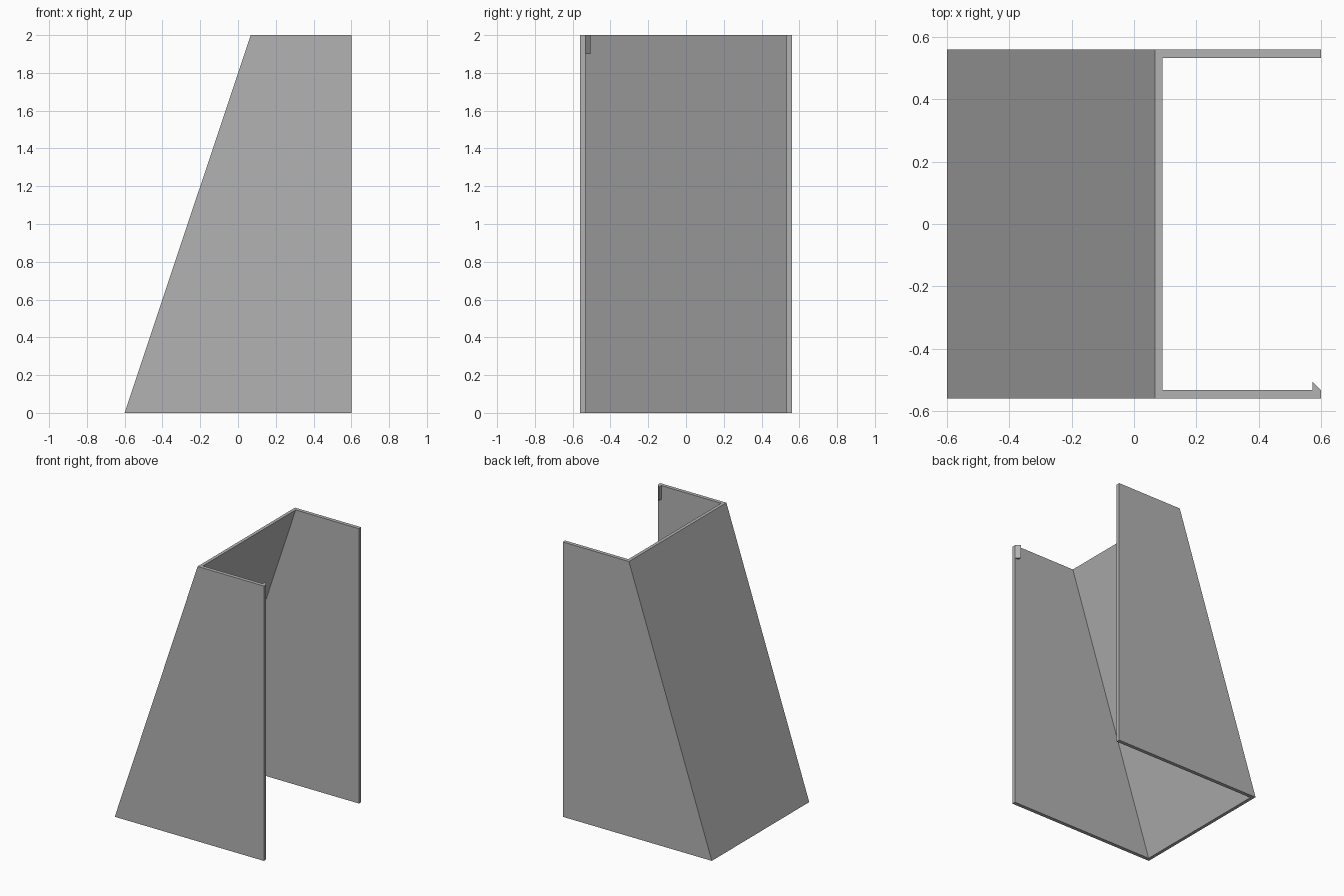
import bpy, bmesh

if "Cube" in bpy.data.objects:
    bpy.data.objects.remove(bpy.data.objects["Cube"])

HEIGHT, HALF_W, RIGHT = 2.0, 0.56, 0.6
WALL = 0.027          # side wall thickness
PANEL = 0.024         # sloped panel thickness along x

grey = bpy.data.materials.new("mid grey")
grey.diffuse_color = (0.45, 0.45, 0.45, 1)
grey.use_nodes = True
grey.node_tree.nodes["Principled BSDF"].inputs["Base Color"].default_value = grey.diffuse_color


def loft(name, low, high, z0, z1):
    """Closed solid between two matching counter-clockwise outlines."""
    bm = bmesh.new()
    a = [bm.verts.new((x, y, z0)) for x, y in low]
    b = [bm.verts.new((x, y, z1)) for x, y in high]
    n = len(a)
    bm.faces.new(a[::-1])
    bm.faces.new(b)
    for i in range(n):
        j = (i + 1) % n
        bm.faces.new((a[i], a[j], b[j], b[i]))
    bmesh.ops.recalc_face_normals(bm, faces=bm.faces[:])
    mesh = bpy.data.meshes.new(name)
    bm.to_mesh(mesh)
    bm.free()
    mesh.materials.append(grey)
    obj = bpy.data.objects.new(name, mesh)
    bpy.context.collection.objects.link(obj)
    return obj


def channel(left):
    """U-shaped outline, open to the right, whose closed end is at x = left."""
    inner = HALF_W - WALL
    return [(left, -HALF_W), (RIGHT, -HALF_W), (RIGHT, -inner),
            (left + PANEL, -inner), (left + PANEL, inner),
            (RIGHT, inner), (RIGHT, HALF_W), (left, HALF_W)]


# Two upright side walls joined by the leaning panel
loft("channel_shell", channel(-0.6), channel(0.067), 0, HEIGHT)

# Small wedge catch inside the front wall, at the top of its free edge
y = -HALF_W + WALL
wedge = [(0.572, y), (RIGHT, y), (0.572, y + 0.027)]
loft("wedge_catch", wedge, wedge, 1.9, HEIGHT)
